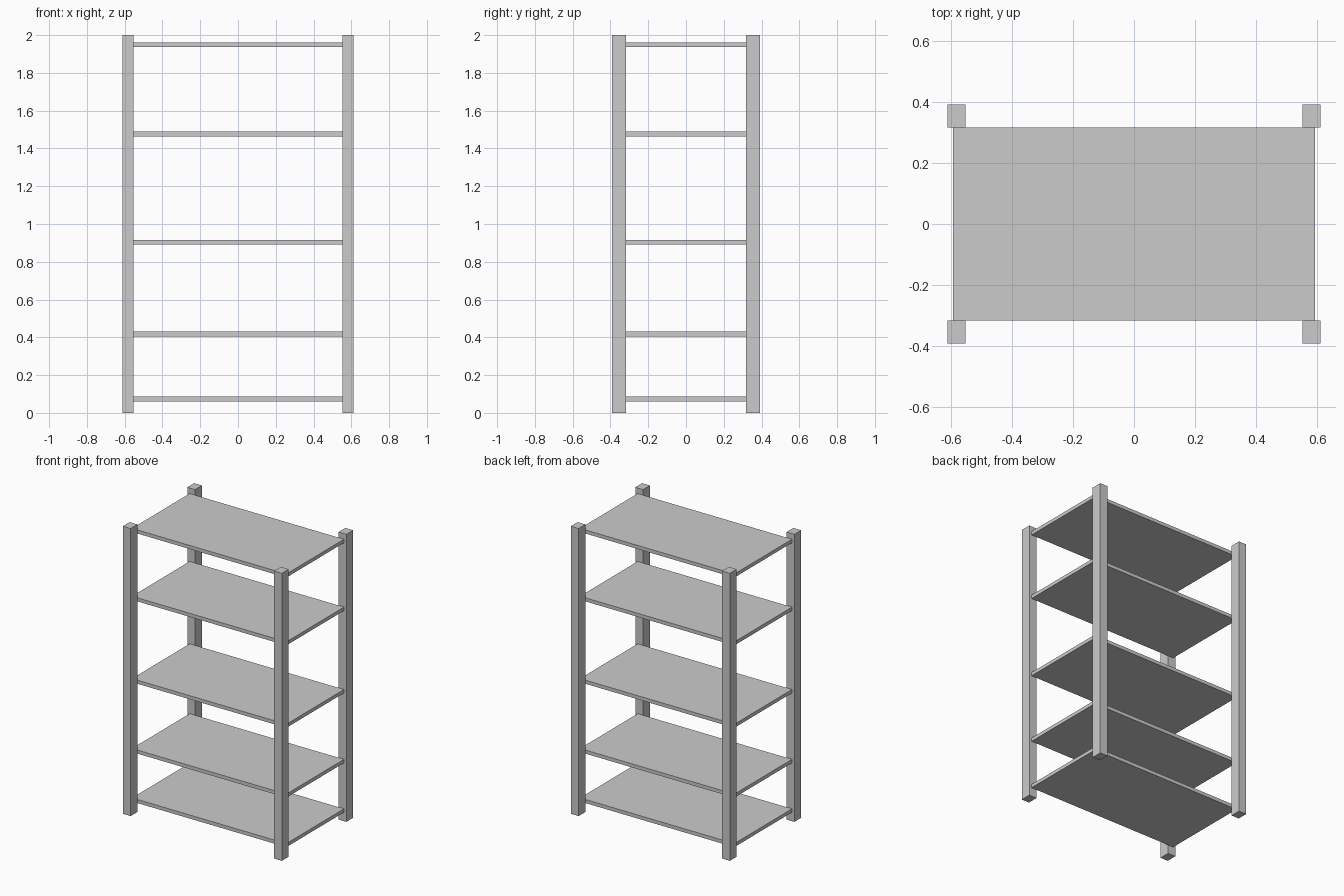
import bpy

if "Cube" in bpy.data.objects:
    bpy.data.objects.remove(bpy.data.objects["Cube"])


def box(name, center, size):
    bpy.ops.mesh.primitive_cube_add(size=1, location=center)
    obj = bpy.context.object
    obj.name = name
    obj.scale = size
    bpy.ops.object.transform_apply(location=False, rotation=False, scale=True)
    return obj


# Four corner posts
for y_name, sy in (("front", -1), ("back", 1)):
    for x_name, sx in (("left", -1), ("right", 1)):
        box(f"{y_name}_{x_name}_post", (sx * 0.582, sy * 0.3545, 1.0), (0.06, 0.075, 2.0))

# Five shelves held between the front and back posts
for i, z in enumerate((0.074, 0.418, 0.904, 1.477, 1.949), start=1):
    box(f"shelf_{i}", (0, 0, z), (1.188, 0.634, 0.025))
